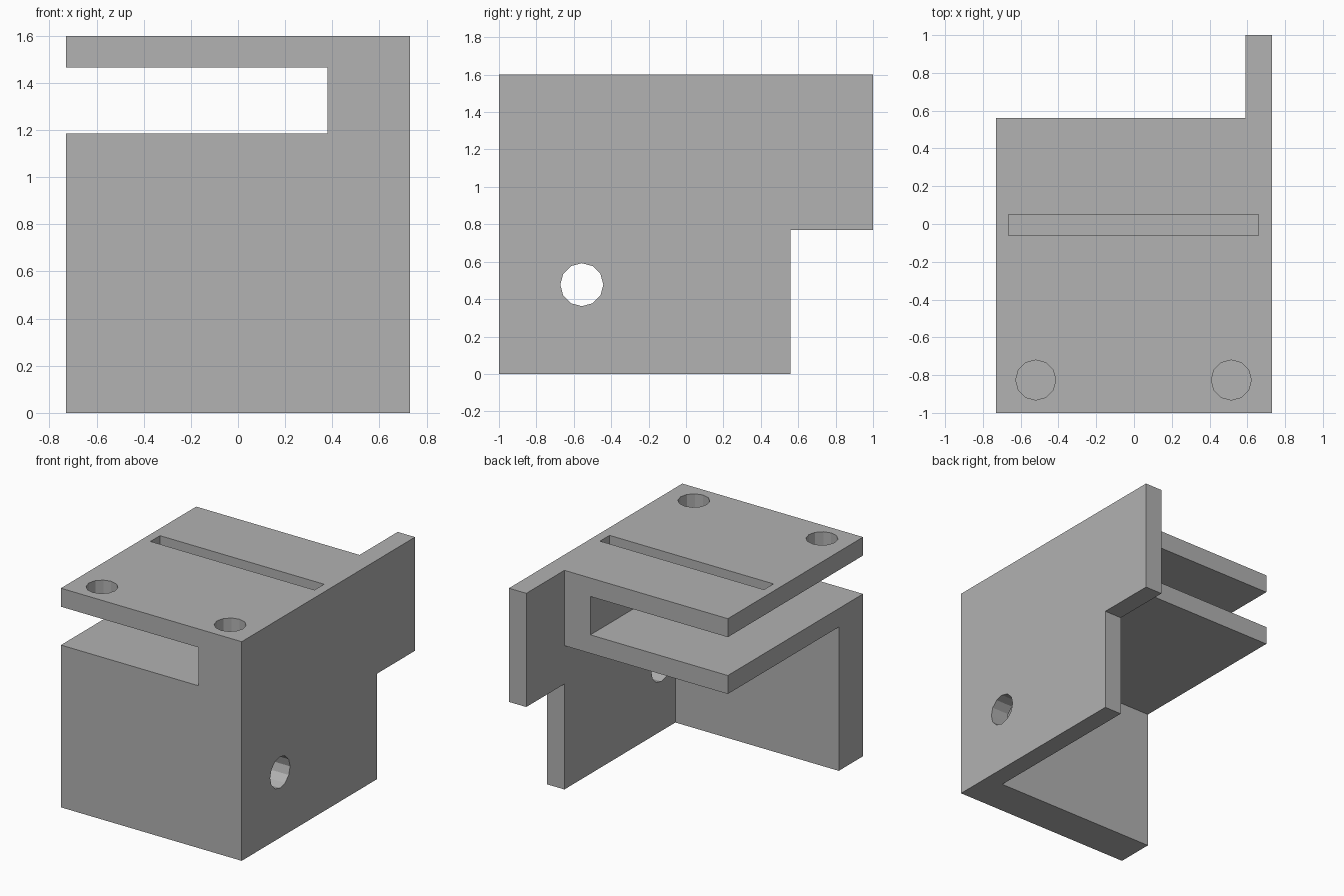
import bpy
from math import radians

default = bpy.data.objects.get("Cube")
if default:
    bpy.data.objects.remove(default, do_unlink=True)

grey = bpy.data.materials.new("plain grey")
grey.use_nodes = True
colour = (0.445, 0.445, 0.445, 1)
grey.diffuse_color = colour
grey.node_tree.nodes["Principled BSDF"].inputs["Base Color"].default_value = colour


def box(name, x, y, z):
    """Box from (low, high) ranges on each axis."""
    centre = [(a + b) / 2 for a, b in (x, y, z)]
    bpy.ops.mesh.primitive_cube_add(size=1, location=centre)
    ob = bpy.context.object
    ob.name = name
    ob.scale = [b - a for a, b in (x, y, z)]
    bpy.ops.object.transform_apply(location=True, rotation=True, scale=True)
    ob.data.materials.append(grey)
    return ob


def rod(name, radius, depth, location, rotation=(0, 0, 0)):
    bpy.ops.mesh.primitive_cylinder_add(vertices=12, radius=radius, depth=depth,
                                        location=location, rotation=rotation)
    ob = bpy.context.object
    ob.name = name
    bpy.ops.object.transform_apply(location=True, rotation=True, scale=True)
    ob.data.materials.append(grey)
    return ob


def cut(target, cutter):
    cutter.hide_render = True
    mod = target.modifiers.new(cutter.name, "BOOLEAN")
    mod.operation = "DIFFERENCE"
    mod.solver = "EXACT"
    mod.object = cutter
    bpy.context.view_layer.objects.active = target
    bpy.ops.object.modifier_apply(modifier=mod.name)
    bpy.data.objects.remove(cutter, do_unlink=True)


W, TOP, FAR = 0.73, 1.6, 1.5
BACK, WALL = 0.56, 0.59          # rear of the shelves, inner face of the side wall
SHELF, PLATE = 1.185, 1.465      # floor and ceiling of the sliding gap

bracket = box("bracket", (-W, W), (-1, 1), (0, TOP))

# Space behind the shelves, and the step in the side wall
cut(bracket, box("rear_space", (-FAR, WALL), (BACK, FAR), (-1, 2)))
cut(bracket, box("wall_step", (-FAR, FAR), (BACK, FAR), (-1, 0.77)))
# Hollow under the lower shelf, behind the front wall
cut(bracket, box("under_space", (-FAR, WALL), (-0.72, FAR), (-1, 1.05)))
# Long slot and two bolt holes through the top plate
cut(bracket, box("top_slot", (-0.665, 0.66), (-0.06, 0.05), (SHELF, 2)))
for x in (-0.52, 0.515):
    cut(bracket, rod("bolt_hole", 0.106, 2 - SHELF, (x, -0.826, (2 + SHELF) / 2)))
# Gap between the lower shelf and the top plate
cut(bracket, box("sliding_gap", (-FAR, 0.38), (-FAR, FAR), (SHELF, PLATE)))
# Round hole through the side wall
cut(bracket, rod("side_hole", 0.115, 0.6, (0.66, -0.557, 0.477), (0, radians(90), 0)))
